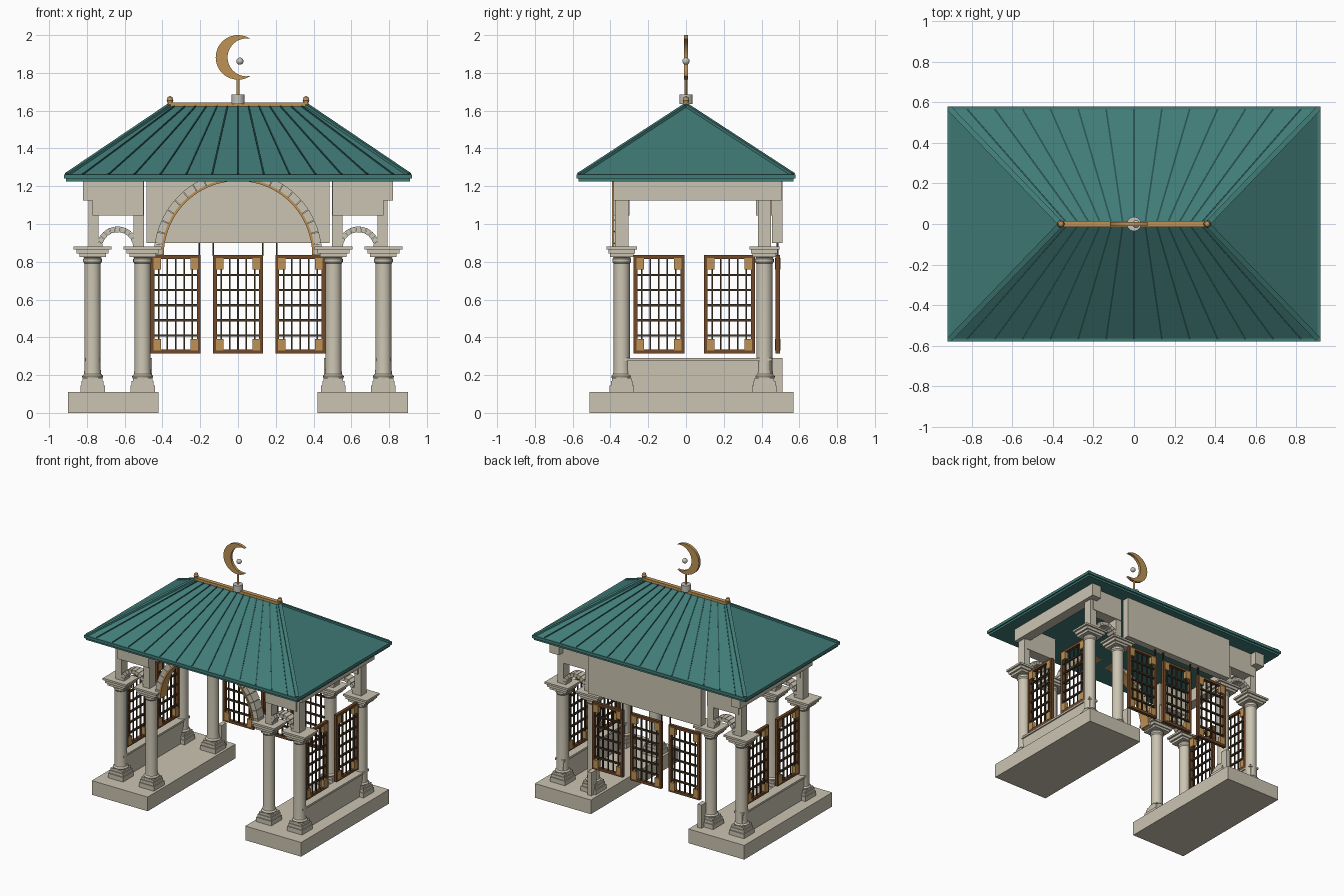
import bpy, bmesh
from math import sin, cos, pi, acos, atan2
from mathutils import Vector, Matrix

if "Cube" in bpy.data.objects:
    bpy.data.objects.remove(bpy.data.objects["Cube"])


def material(name, r, g, b):
    m = bpy.data.materials.new(name)
    m.use_nodes = True
    m.diffuse_color = (r, g, b, 1)
    m.node_tree.nodes["Principled BSDF"].inputs["Base Color"].default_value = (r, g, b, 1)
    return m


STONE = material("pale stone", .59, .55, .44)
TEAL = material("teal roof", .052, .20, .185)
SEAM = material("dark teal seam", .02, .085, .08)
GOLD = material("warm gold", .52, .29, .09)
BROWN = material("brown wood", .16, .065, .022)
BAR = material("dark bronze", .055, .035, .018)
SILVER = material("pale silver", .55, .55, .5)


def finish(name, bm, mat, smooth=False):
    bmesh.ops.recalc_face_normals(bm, faces=bm.faces)
    me = bpy.data.meshes.new(name)
    bm.to_mesh(me)
    bm.free()
    me.materials.append(mat)
    ob = bpy.data.objects.new(name, me)
    bpy.context.collection.objects.link(ob)
    if smooth:
        bpy.ops.object.select_all(action='DESELECT')
        bpy.context.view_layer.objects.active = ob
        ob.select_set(True)
        bpy.ops.object.shade_smooth_by_angle()
    return ob


def box(bm, x0, x1, y0, y1, z0, z1):
    c = Matrix.Translation(((x0 + x1) / 2, (y0 + y1) / 2, (z0 + z1) / 2))
    bmesh.ops.create_cube(bm, size=1, matrix=c @ Matrix.Diagonal((x1 - x0, y1 - y0, z1 - z0, 1)))


def boxes(name, mat, *spans):
    bm = bmesh.new()
    for s in spans:
        box(bm, *s)
    return finish(name, bm, mat)


def lathe(name, mat, x, y, profile, sides=20):
    # spin a radius/height profile about a vertical axis
    bm = bmesh.new()
    vs = [bm.verts.new((x + r, y, z)) for r, z in profile]
    es = [bm.edges.new(p) for p in zip(vs, vs[1:])]
    bmesh.ops.spin(bm, geom=vs + es, cent=(x, y, 0), axis=(0, 0, 1), angle=2 * pi, steps=sides)
    bmesh.ops.remove_doubles(bm, verts=bm.verts, dist=1e-5)
    return finish(name, bm, mat, True)


def prism(bm, outline, y0, y1):
    # extrude an x/z outline along y
    f = bm.faces.new([bm.verts.new((x, y0, z)) for x, z in outline])
    new = bmesh.ops.extrude_face_region(bm, geom=[f])["geom"]
    bmesh.ops.translate(bm, vec=(0, y1 - y0, 0), verts=[v for v in new if isinstance(v, bmesh.types.BMVert)])


def arch(name, mat, x, z, r0, r1, y0, y1, n, gap=0):
    bm = bmesh.new()
    for i in range(n):
        a, b = pi * i / n + gap, pi * (i + 1) / n - gap
        prism(bm, [(x + r * cos(t), z + r * sin(t)) for r, t in ((r0, a), (r1, a), (r1, b), (r0, b))], y0, y1)
    return finish(name, bm, mat)


def strip(bm, a, b, w, h):
    # thin bar between two points
    a, b = Vector(a), Vector(b)
    d = b - a
    m = Matrix.Translation((a + b) / 2) @ d.to_track_quat('X', 'Z').to_matrix().to_4x4()
    bmesh.ops.create_cube(bm, size=1, matrix=m @ Matrix.Diagonal((d.length, w, h, 1)))


def grille(name, width, place):
    # framed lattice standing in the x/z plane, then placed
    w, z0, z1, f = width / 2, .315, .835, .02
    step = 2 * w / 6
    frame = boxes(name + "_frame", BROWN,
                  (-w, -w + f, -.012, .012, z0, z1), (w - f, w, -.012, .012, z0, z1),
                  (-w, w, -.012, .012, z0, z0 + f), (-w, w, -.012, .012, z1 - f, z1))
    bars = [(-w + step * i - .004, -w + step * i + .004, -.005, .005, z0, z1) for i in range(1, 6)]
    bars += [(-w, w, -.007, .007, z0 + k - .006, z0 + k + .006) for k in (.095, .175, .255, .335, .415)]
    lattice = boxes(name + "_bars", BAR, *bars)
    plates = []
    for s in (-1, 1):
        a, b = sorted((s * (w - f + .005), s * (w - .055)))
        plates += [(a, b, -.014, .014, z0 + .015, z0 + .075), (a, b, -.014, .014, z1 - .075, z1 - .015)]
    corners = boxes(name + "_corners", GOLD, *plates)
    for o in (frame, lattice, corners):
        o.matrix_world = place


FRONT, BACK = -.34, .415
SHAFT = [(0, .18), (.052, .18), (.056, .195), (.046, .205), (.043, .23), (.043, .79),
         (.05, .80), (.05, .815), (.044, .82), (.06, .84), (0, .84)]

for s, side in ((1, "left"), (-1, "right")):
    def span(a, b):
        return tuple(sorted((s * a, s * b)))

    boxes(side + "_plinth", STONE, (*span(.42, .9), -.51, .57, 0, .11))

    # low side wall with coping and the small inner back post
    boxes(side + "_low_wall", STONE, (*span(.74, .80), FRONT, .45, .11, .275),
          (*span(.73, .81), -.36, .455, .275, .29), (*span(.455, .49), .45, .51, .11, .29))

    # columns, square bases, capitals and upper posts
    for y, end in ((FRONT, "front"), (BACK, "back")):
        for x, where in ((.77, "outer"), (.505, "inner")):
            name = f"{side}_{end}_{where}_column"
            cx = s * x
            lathe(name, STONE, cx, y, SHAFT)
            slabs = [(.065, .065, .11, .145), (.058, .058, .145, .168), (.052, .052, .168, .185),
                     (.07, .062, .825, .843), (.085, .07, .843, .865), (.1, .08, .865, .88)]
            boxes(name + "_base_and_capital", STONE,
                  *[(cx - a, cx + a, y - b, y + b, z0, z1) for a, b, z0, z1 in slabs])
            px = s * (.765 if x > .6 else .525)
            boxes(name + "_upper_post", STONE, (px - .027, px + .027, y - .035, y + .035, .88, 1.23))
        arch(f"{side}_{end}_small_arch", STONE, s * .637, .875, .082, .112, y - .035, y + .035, 11, .012)
        boxes(f"{side}_{end}_lintel", STONE, (*span(.5, .77), y - .045, y + .04, 1.045, 1.23))

    boxes(side + "_side_beam", STONE, (*span(.74, .82), -.385, .505, 1.125, 1.23))

    # side grilles
    for y, end in ((-.143, "front"), (.23, "back")):
        grille(f"{side}_{end}_side_grille", .27,
               Matrix.Translation((s * .77, y, 0)) @ Matrix.Rotation(pi / 2, 4, 'Z'))

# great front arch with gold inner trim
arch("great_arch", STONE, 0, .835, .405, .445, -.385, -.31, 22, .004)
arch("great_arch_trim", GOLD, 0, .835, .393, .406, -.392, -.305, 44)

# back panel and hanging grilles
boxes("back_panel", STONE, (-.485, .485, .455, .51, .9, 1.23))
for x, name in ((-.33, "right"), (0, "middle"), (.33, "left")):
    grille(name + "_back_grille", .265, Matrix.Translation((x, .485, 0)))
boxes("grille_hangers", BAR, *[(x - .004, x + .004, .48, .49, .83, .905) for x in (-.205, -.13, .13, .205)])

# hipped roof on a thin stepped eave
EX, EY, RX, EZ, RZ = .905, .565, .36, 1.262, 1.63
boxes("roof_eave", TEAL, (-.91, .91, -.57, .57, 1.225, 1.242), (-.92, .92, -.58, .58, 1.24, 1.262))
bm = bmesh.new()
c = [bm.verts.new((x, y, EZ)) for x, y in ((-EX, -EY), (EX, -EY), (EX, EY), (-EX, EY))]
l, r = bm.verts.new((-RX, 0, RZ)), bm.verts.new((RX, 0, RZ))
for f in ((c[0], c[1], r, l), (c[2], c[3], l, r), (c[1], c[2], r), (c[3], c[0], l), c[::-1]):
    bm.faces.new(f)
finish("roof", bm, TEAL)

# hip ridges and standing seams
hips, seams = bmesh.new(), bmesh.new()
for sy in (-1, 1):
    for sx in (-1, 1):
        strip(hips, (sx * EX, sy * EY, EZ), (sx * RX, 0, RZ), .026, .016)
    for i in range(-6, 7):
        k = i / 6.6
        strip(seams, (k * EX, sy * EY, EZ), (k * RX, 0, RZ), .008, .01)
finish("roof_hips", hips, TEAL)
finish("roof_seams", seams, SEAM)

# ridge bar and end knobs
boxes("ridge_bar", GOLD, (-.37, .37, -.016, .016, 1.622, 1.643))
for s, side in ((1, "left"), (-1, "right")):
    lathe(side + "_ridge_knob", GOLD, s * .36, 0,
          [(0, 1.62), (.014, 1.62), (.014, 1.645), (.018, 1.655), (.012, 1.672), (0, 1.678)], 12)

# finial: pedestal, pole, crescent and pearl
lathe("finial_pedestal", SILVER, 0, 0, [(0, 1.635), (.035, 1.635), (.035, 1.685), (0, 1.685)], 24)
lathe("finial_pole", GOLD, 0, 0, [(0, 1.68), (.008, 1.68), (.008, 1.79), (0, 1.79)], 12)
R, r, d, cz = .118, .1, .045, 1.882
tx = (R * R - r * r + d * d) / (2 * d)
t0 = acos(tx / R)
t1 = atan2(R * sin(t0), tx - d)
n = 32
bm = bmesh.new()
rings = []
for y in (-.011, .011):
    outer = [bm.verts.new((R * cos(t), y, cz + R * sin(t))) for t in [t0 + (2 * pi - 2 * t0) * i / n for i in range(n + 1)]]
    inner = [bm.verts.new((d + r * cos(t), y, cz + r * sin(t))) for t in [t1 + (2 * pi - 2 * t1) * i / n for i in range(n + 1)]]
    rings += [outer, inner]
for p, q in ((0, 1), (2, 3), (0, 2), (1, 3)):
    for i in range(n):
        bm.faces.new((rings[p][i], rings[p][i + 1], rings[q][i + 1], rings[q][i]))
bmesh.ops.remove_doubles(bm, verts=bm.verts, dist=1e-5)
finish("crescent", bm, GOLD, True)
bm = bmesh.new()
bmesh.ops.create_uvsphere(bm, u_segments=16, v_segments=10, radius=.019, matrix=Matrix.Translation((.01, 0, 1.862)))
finish("pearl", bm, SILVER, True)
